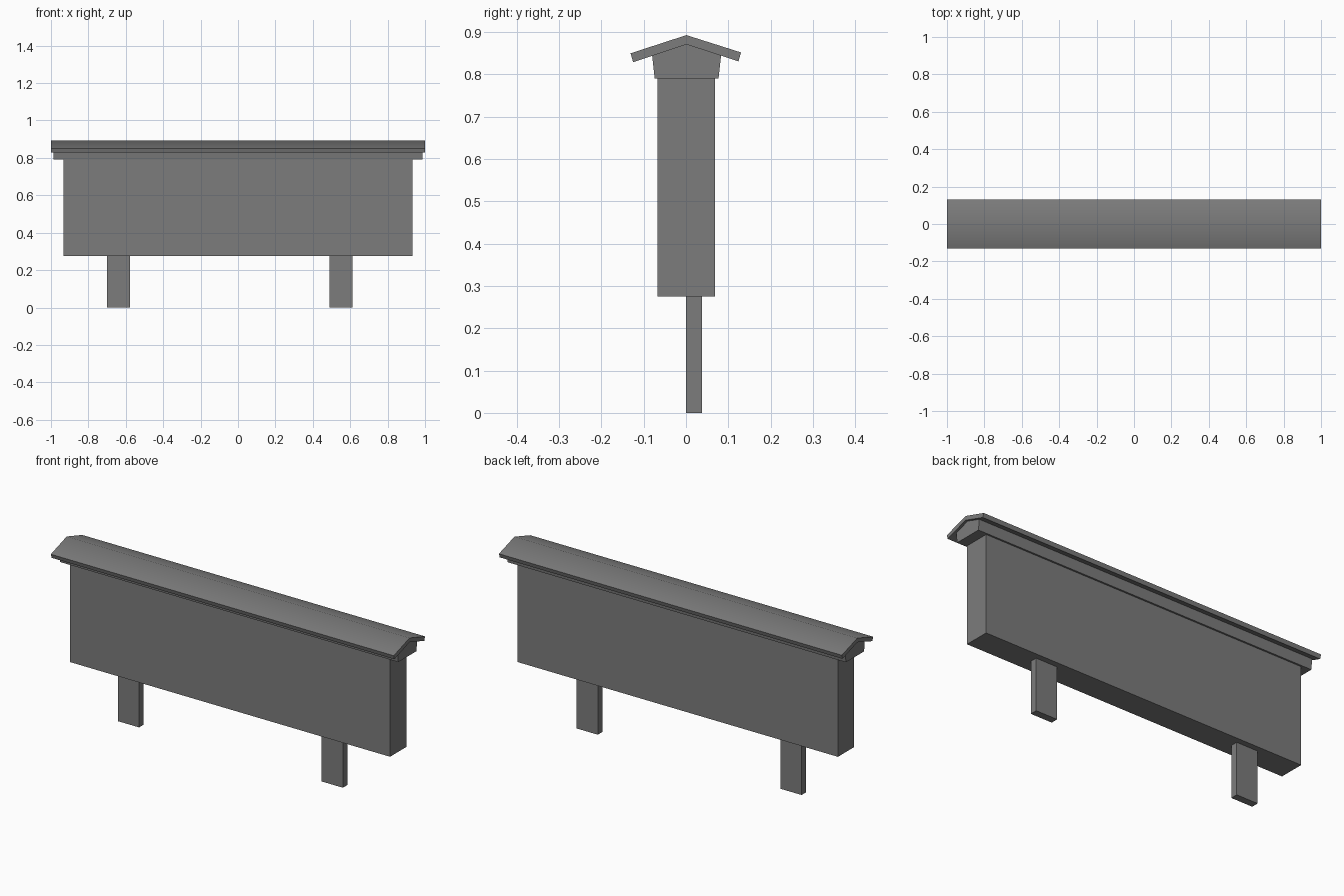
import bpy, bmesh, math

cube = bpy.data.objects.get("Cube")
if cube:
    bpy.data.objects.remove(cube, do_unlink=True)

grey = bpy.data.materials.new("mid grey")
grey.use_nodes = True
colour = (0.2, 0.2, 0.2, 1)
grey.diffuse_color = colour
grey.node_tree.nodes["Principled BSDF"].inputs["Base Color"].default_value = colour


def extrude_profile(name, profile, x0, x1):
    """Sweep a (y, z) outline along x from x0 to x1."""
    bm = bmesh.new()
    face = bm.faces.new([bm.verts.new((x0, y, z)) for y, z in profile])
    new = bmesh.ops.extrude_face_region(bm, geom=[face])["geom"]
    verts = [g for g in new if isinstance(g, bmesh.types.BMVert)]
    bmesh.ops.translate(bm, verts=verts, vec=(x1 - x0, 0, 0))
    bmesh.ops.recalc_face_normals(bm, faces=bm.faces)
    mesh = bpy.data.meshes.new(name)
    bm.to_mesh(mesh)
    bm.free()
    mesh.materials.append(grey)
    obj = bpy.data.objects.new(name, mesh)
    bpy.context.collection.objects.link(obj)
    return obj


def box_outline(y0, y1, z0, z1):
    return [(y0, z0), (y1, z0), (y1, z1), (y0, z1)]


# Display board
extrude_profile("board", box_outline(-0.067, 0.068, 0.275, 0.792), -0.934, 0.934)

# Two posts set towards the back
for name, x in (("right_post", -0.639), ("left_post", 0.55)):
    extrude_profile(name, box_outline(0, 0.038, 0, 0.275), x - 0.062, x + 0.062)

# Gabled beam under the roof
beam = [(-0.074, 0.791), (0.077, 0.791), (0.083, 0.845), (0.001, 0.871), (-0.08, 0.845)]
extrude_profile("roof_beam", beam, -0.987, 0.987)

# Pitched roof, with shading blended over the ridge
roof_outline = [(-0.131, 0.85), (-0.125, 0.829), (0.001, 0.871),
                (0.124, 0.831), (0.13, 0.852), (0.001, 0.893)]
roof = extrude_profile("roof", roof_outline, -1, 1)
bpy.ops.object.select_all(action="DESELECT")
roof.select_set(True)
bpy.context.view_layer.objects.active = roof
bpy.ops.object.shade_smooth_by_angle(angle=math.radians(45))
